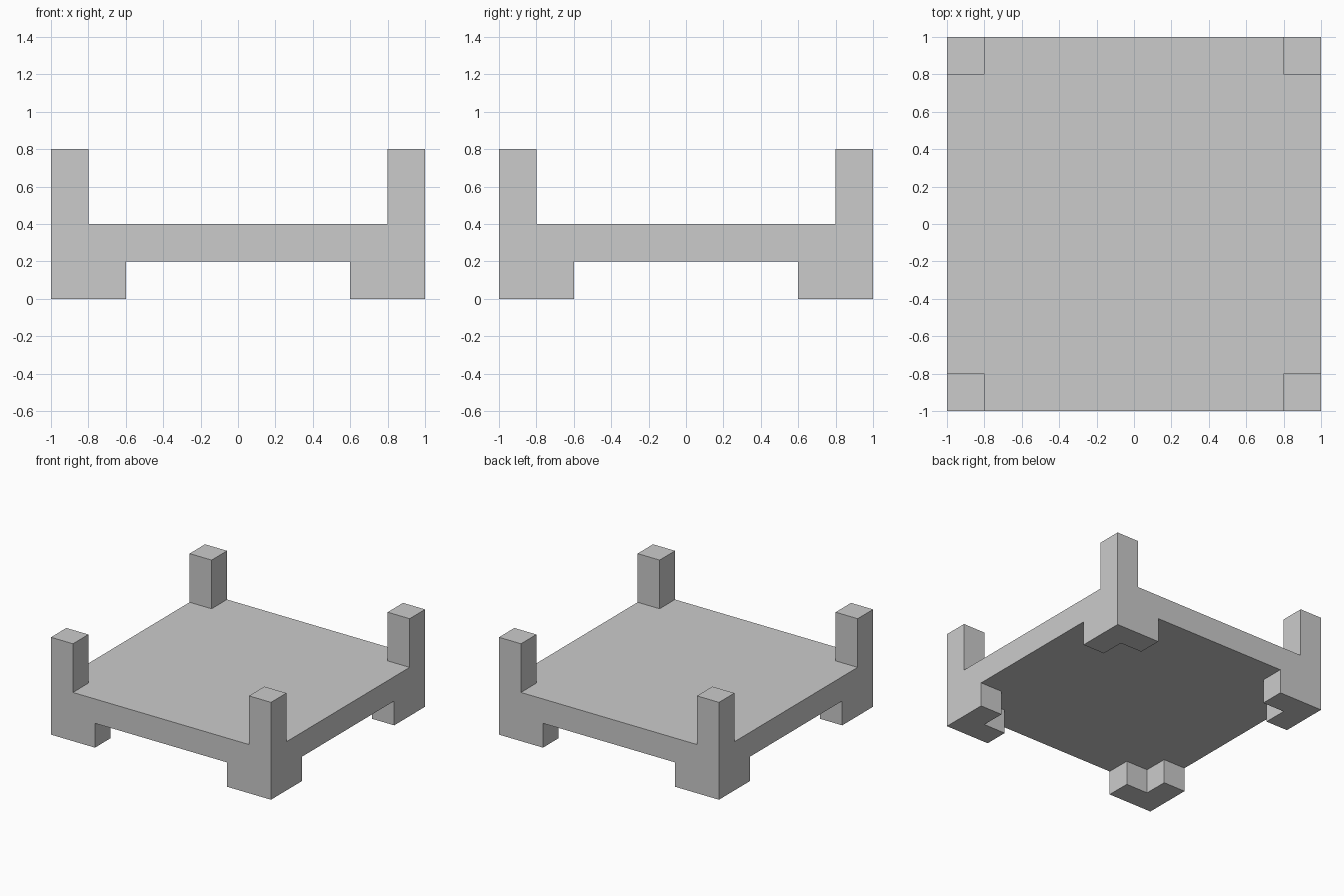
import bpy, bmesh

if "Cube" in bpy.data.objects:
    bpy.data.objects.remove(bpy.data.objects["Cube"])

# Grid lines shared by platform, posts and feet
XY = [-1, -0.8, -0.6, 0.6, 0.8, 1]
Z = [0, 0.2, 0.4, 0.8]
N = len(XY) - 1


def filled(i, j, k):
    """True where the solid occupies a grid cell."""
    if not (0 <= i < N and 0 <= j < N and 0 <= k < 3):
        return False
    a, b = min(i, N - 1 - i), min(j, N - 1 - j)  # steps in from nearest sides
    if k == 0:                                   # L-shaped corner feet
        return a + b <= 1
    if k == 1:                                   # full platform slab
        return True
    return a + b == 0                            # square corner posts


def side(i, j, k, axis, end):
    """Four grid corners of one side of a cell."""
    u, v = [n for n in range(3) if n != axis]
    corners = []
    for du, dv in ((0, 0), (1, 0), (1, 1), (0, 1)):
        c = [i, j, k]
        c[axis] += end
        c[u] += du
        c[v] += dv
        corners.append((XY[c[0]], XY[c[1]], Z[c[2]]))
    return corners


# Build only the exposed skin, so the parts form one clean solid
bm = bmesh.new()
for i in range(N):
    for j in range(N):
        for k in range(3):
            if not filled(i, j, k):
                continue
            for axis in range(3):
                for end in (0, 1):
                    n = [i, j, k]
                    n[axis] += 2 * end - 1
                    if not filled(*n):
                        bm.faces.new([bm.verts.new(p) for p in side(i, j, k, axis, end)])

# Weld, orient and merge flat areas
bmesh.ops.remove_doubles(bm, verts=bm.verts[:], dist=0.001)
bmesh.ops.recalc_face_normals(bm, faces=bm.faces[:])
bmesh.ops.dissolve_limit(bm, angle_limit=0.01, verts=bm.verts[:], edges=bm.edges[:])

mesh = bpy.data.meshes.new("platform_with_posts_and_feet")
bm.to_mesh(mesh)
bm.free()
obj = bpy.data.objects.new("platform_with_posts_and_feet", mesh)
bpy.context.collection.objects.link(obj)
